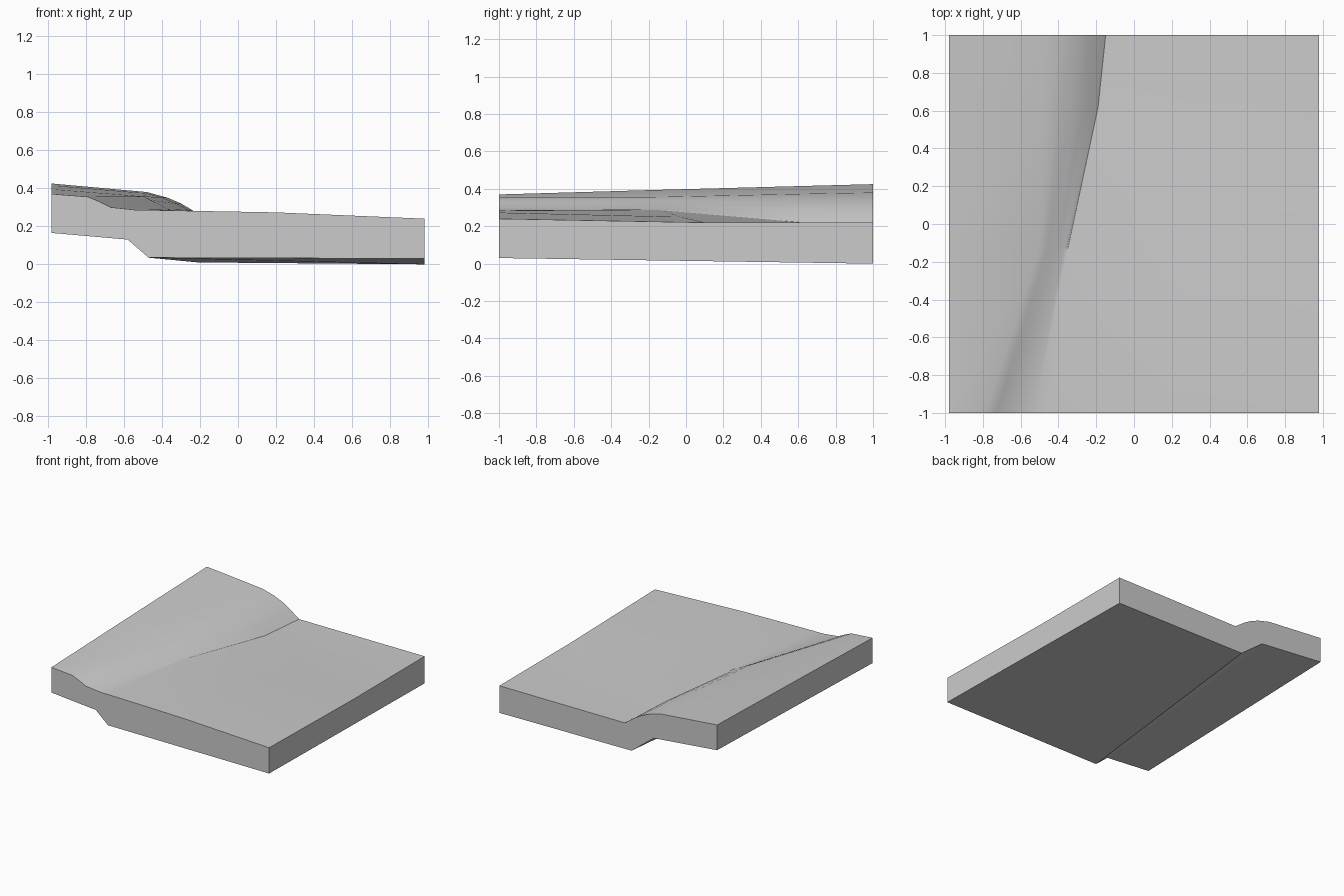
import bpy
import bmesh
import math

if "Cube" in bpy.data.objects:
    bpy.data.objects.remove(bpy.data.objects["Cube"], do_unlink=True)

# Material
grey = bpy.data.materials.new("stone grey")
grey.use_nodes = True
colour = (0.6, 0.6, 0.6, 1)
grey.diffuse_color = colour
grey.node_tree.nodes["Principled BSDF"].inputs["Base Color"].default_value = colour

W = 0.98

# Top surface rows, front to back: (y, [(x, z) from left edge to foot]), then (x, y, z) on the flat
top_rows = [
    (-1, [(-W, .37), (-.79, .355), (-.73, .33), (-.67, .30), (-.53, .285), (-.45, .285)],
     [(.2, -1, .273), (W, -1, .24)]),
    (-.13, [(-W, .395), (-.5, .357), (-.46, .338), (-.41, .312), (-.37, .29), (-.35, .285)],
     [(.3, -.03, .25), (W, .08, .22)]),
    (.62, [(-W, .415), (-.48, .373), (-.4, .352), (-.32, .318), (-.26, .285), (-.19, .22)],
     [(.3, .37, .22), (W, .1, .22)]),
    (1, [(-W, .425), (-.48, .38), (-.37, .35), (-.3, .32), (-.24, .285), (-.15, .22)],
     [(.3, 1, .22), (W, 1, .22)]),
]
# Underside profile at each end
under_rows = [
    (-1, [(-W, .165), (-.58, .13), (-.47, .035), (W, .03)]),
    (1, [(-W, .22), (-.41, .165), (-.21, .01), (W, 0)]),
]

bm = bmesh.new()


def add_row(y, profile, extra=()):
    points = [(x, y, z) for x, z in profile] + list(extra)
    return [bm.verts.new(p) for p in points]


def skin(rows):
    for a, b in zip(rows, rows[1:]):
        for i in range(len(a) - 1):
            bm.faces.new((a[i], a[i + 1], b[i + 1], b[i]))


# Stepped top and underside
top = [add_row(*row) for row in top_rows]
under = [add_row(*row) for row in under_rows]
skin(top)
skin(under)

# Four cut sides
for end in (0, -1):
    bm.faces.new(top[end] + under[end][::-1])
    bm.faces.new([row[end] for row in top] + [row[end] for row in under[::-1]])

bmesh.ops.recalc_face_normals(bm, faces=bm.faces)
mesh = bpy.data.meshes.new("stepped_ground_slab")
bm.to_mesh(mesh)
bm.free()
mesh.materials.append(grey)
slab = bpy.data.objects.new("stepped_ground_slab", mesh)
bpy.context.collection.objects.link(slab)

# Smooth slopes, sharp rims
bpy.context.view_layer.objects.active = slab
slab.select_set(True)
bpy.ops.object.shade_smooth_by_angle(angle=math.radians(28))
